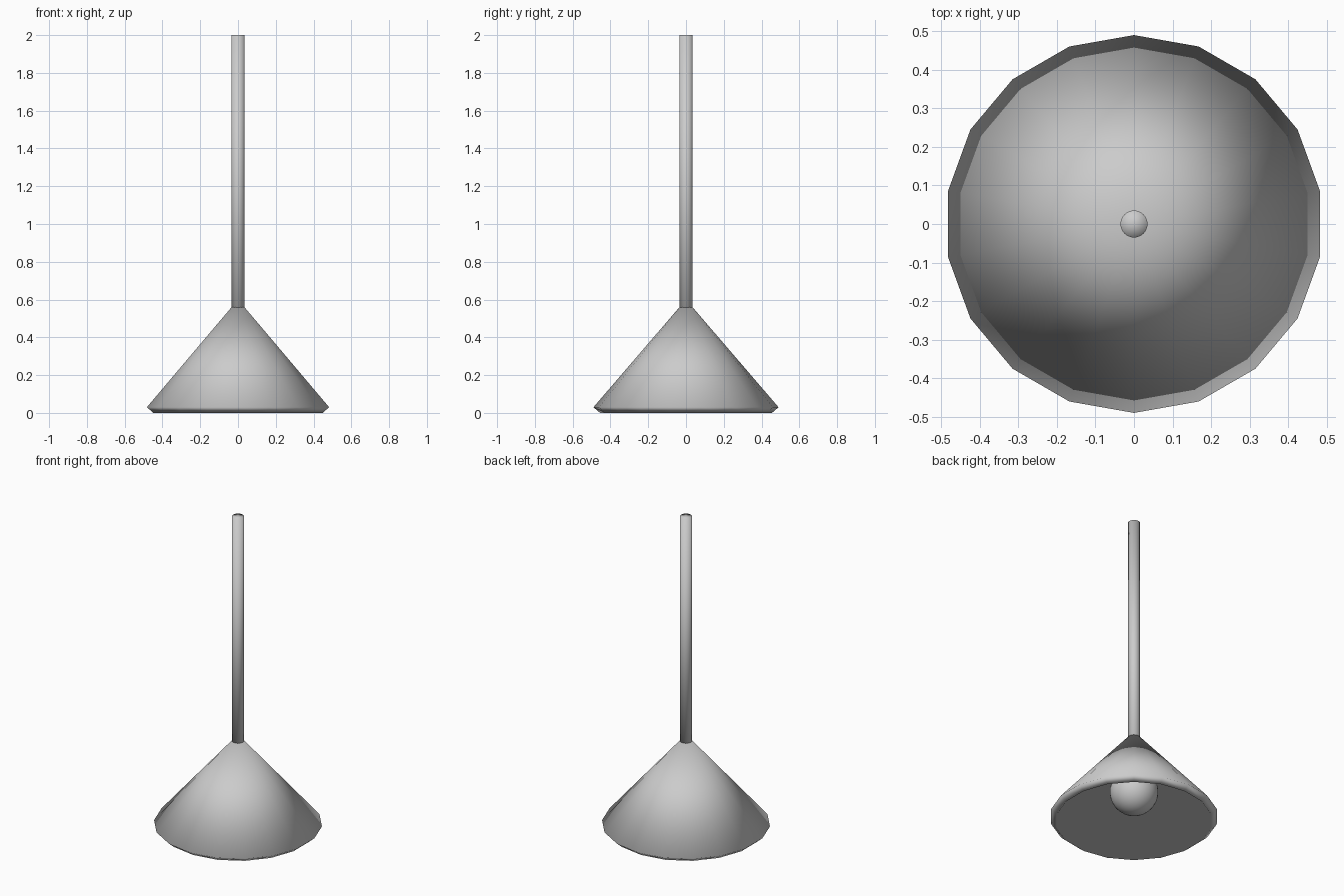
import bpy, bmesh
from math import pi, cos, sin

if "Cube" in bpy.data.objects:
    bpy.data.objects.remove(bpy.data.objects["Cube"])


def lathe(name, profile, sides):
    """Revolve (radius, z) points about z; radius 0 makes a pole."""
    bm = bmesh.new()
    rings = []
    for r, z in profile:
        if r == 0:
            rings.append([bm.verts.new((0, 0, z))] * sides)
        else:
            rings.append([bm.verts.new((r * cos(pi / 2 + 2 * pi * i / sides),
                                        r * sin(pi / 2 + 2 * pi * i / sides), z))
                          for i in range(sides)])
    for a, b in zip(rings, rings[1:]):
        for i in range(sides):
            j = (i + 1) % sides
            bm.faces.new(dict.fromkeys((a[i], a[j], b[j], b[i])))
    bmesh.ops.recalc_face_normals(bm, faces=bm.faces)
    for f in bm.faces:
        f.smooth = True
    mesh = bpy.data.meshes.new(name)
    bm.to_mesh(mesh)
    bm.free()
    obj = bpy.data.objects.new(name, mesh)
    bpy.context.collection.objects.link(obj)
    return obj


# Thick conical shade: outer tip, outer rim, inner rim, inner tip
lathe("shade", [(0, 0.60), (0.49, 0.03), (0.455, 0.0), (0, 0.54)], 18)

# Hanging stem, running down through the shade to the bulb
lathe("stem", [(0, 2.0), (0.035, 2.0), (0.035, 0.3), (0, 0.3)], 32)

# Round bulb
bpy.ops.mesh.primitive_uv_sphere_add(segments=32, ring_count=16, radius=0.141,
                                     location=(0, 0, 0.195))
bpy.context.object.name = "bulb"
bpy.ops.object.shade_smooth()
